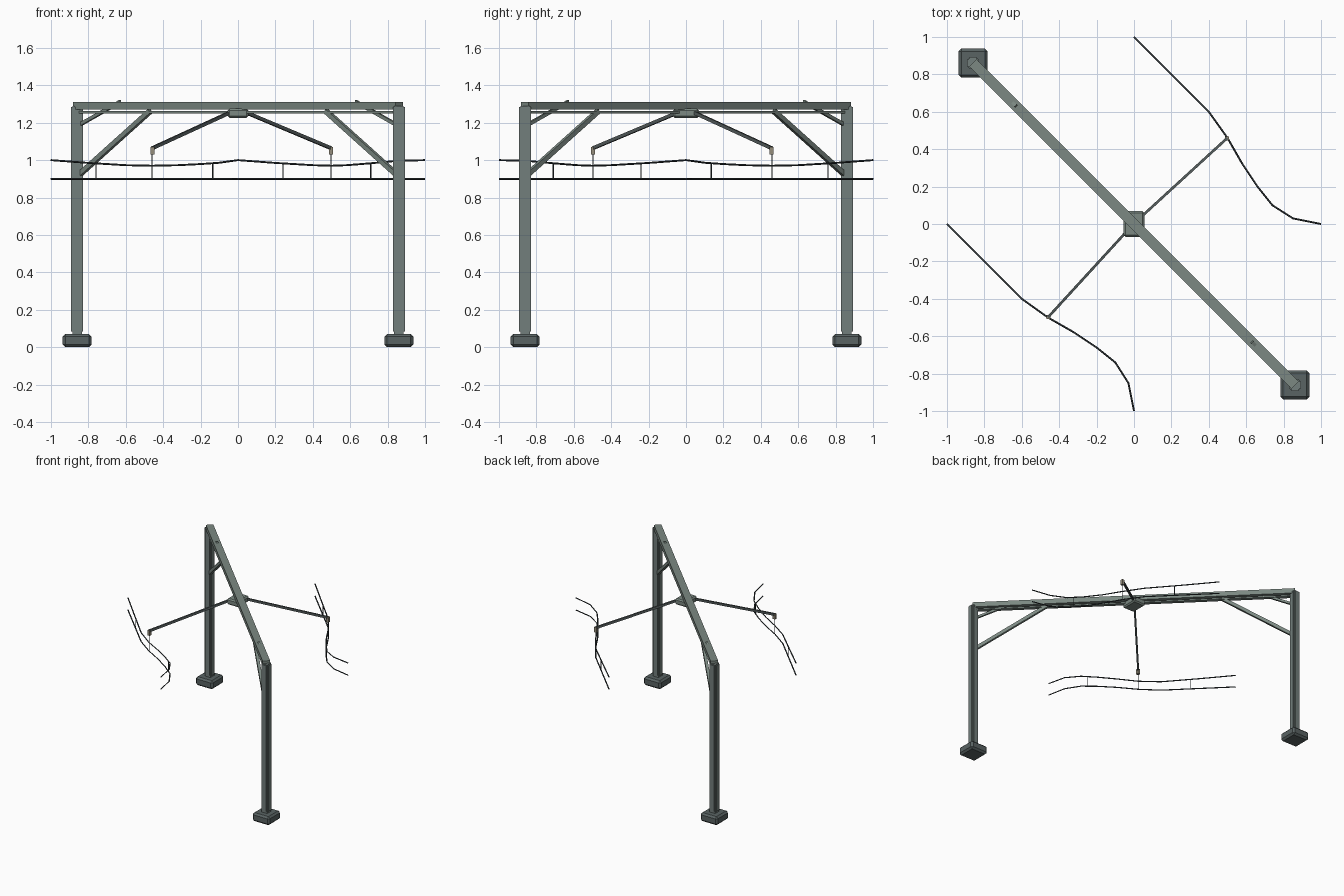
import bpy
from mathutils import Vector, Matrix

cube = bpy.data.objects.get("Cube")
if cube:
    bpy.data.objects.remove(cube)


def material(name, rgb):
    m = bpy.data.materials.new(name)
    m.use_nodes = True
    m.diffuse_color = (*rgb, 1)
    m.node_tree.nodes["Principled BSDF"].inputs["Base Color"].default_value = (*rgb, 1)
    return m


STEEL = material("grey green steel", (0.20, 0.25, 0.225))
POST = material("post steel", (0.17, 0.21, 0.20))
CONCRETE = material("dark footing", (0.10, 0.125, 0.125))
ARM = material("arm steel", (0.09, 0.11, 0.11))
WIRE = material("dark wire", (0.04, 0.052, 0.058))
TAN = material("tan insulator", (0.30, 0.27, 0.20))


def box(name, center, size, mat, bevel=0):
    bpy.ops.mesh.primitive_cube_add(size=1, location=center)
    ob = bpy.context.object
    ob.name = name
    ob.scale = size
    bpy.ops.object.transform_apply(location=False, rotation=False, scale=True)
    ob.data.materials.append(mat)
    if bevel:
        mod = ob.modifiers.new("chamfer", "BEVEL")
        mod.width, mod.segments = bevel, 1
    return ob


def strut(name, a, b, width, height, mat):
    """Rectangular bar from a to b, kept upright."""
    a, b = Vector(a), Vector(b)
    along = (b - a).normalized()
    side = Vector((0, 0, 1)).cross(along).normalized()
    up = along.cross(side)
    ob = box(name, (0, 0, 0), ((b - a).length, width, height), mat)
    rot = Matrix((along, side, up)).transposed().to_4x4()
    ob.matrix_world = Matrix.Translation((a + b) / 2) @ rot
    return ob


def cable(name, points, radius):
    curve = bpy.data.curves.new(name, "CURVE")
    curve.dimensions = "3D"
    curve.bevel_depth = radius
    curve.bevel_resolution = 0
    curve.use_fill_caps = True
    spline = curve.splines.new("POLY")
    spline.points.add(len(points) - 1)
    for p, co in zip(spline.points, points):
        p.co = (*co, 1)
    curve.materials.append(WIRE)
    ob = bpy.data.objects.new(name, curve)
    bpy.context.collection.objects.link(ob)


# Posts, footings and knee braces, one set at each end of the diagonal
for s, tag in ((-1, "right"), (1, "left")):
    def diag(t, z):
        return (s * t, -s * t, z)

    c = 0.86
    box(f"{tag}_footing", diag(c, 0.035), (0.155, 0.155, 0.07), CONCRETE, 0.014)
    box(f"{tag}_post_core", diag(c, 0.675), (0.05, 0.05, 1.23), POST)
    box(f"{tag}_post_plates_x", diag(c, 0.685), (0.064, 0.038, 1.20), POST)
    box(f"{tag}_post_plates_y", diag(c, 0.685), (0.038, 0.064, 1.20), POST)
    strut(f"{tag}_long_brace", diag(0.845, 0.925), diag(0.47, 1.262), 0.022, 0.026, STEEL)
    strut(f"{tag}_short_brace", diag(0.845, 1.19), diag(0.63, 1.312), 0.016, 0.018, STEEL)

# Diagonal crossbeam with a thin rail beneath
e = 0.862
strut("crossbeam", (-e, e, 1.29), (e, -e, 1.29), 0.056, 0.04, STEEL)
strut("lower_rail", (-0.85, 0.85, 1.256), (0.85, -0.85, 1.256), 0.03, 0.011, STEEL)
box("center_bracket", (0, 0, 1.25), (0.11, 0.138, 0.05), STEEL, 0.01)

# Wire route, and height of the sagging upper wire along it
ROUTE = [(0, 1, 1), (0.2, 0.8, 0.985), (0.4, 0.6, 0.973), (0.5, 0.46, 0.97),
         (0.58, 0.32, 0.973), (0.66, 0.2, 0.979), (0.74, 0.1, 0.986),
         (0.85, 0.03, 0.996), (1, 0, 1)]
DROPPERS = [(0.24, 0.76, 0.983), (0.497, 0.46, 1.04), (0.71, 0.135, 0.984)]
LOW = 0.9

# Two sets of arm and wires, mirrored across the beam
for tag, flip in (("back", False), ("front", True)):
    def place(p):
        x, y, z = p
        return (-y, -x, z) if flip else (x, y, z)

    strut(f"{tag}_arm", place((0.035, 0.035, 1.258)), place((0.497, 0.458, 1.064)),
          0.014, 0.018, ARM)
    box(f"{tag}_insulator", place((0.497, 0.458, 1.05)), (0.022, 0.022, 0.042), TAN)
    cable(f"{tag}_upper_wire", [place(p) for p in ROUTE], 0.005)
    cable(f"{tag}_lower_wire", [place((x, y, LOW)) for x, y, z in ROUTE], 0.005)
    for i, (x, y, z) in enumerate(DROPPERS):
        cable(f"{tag}_dropper_{i + 1}", [place((x, y, z)), place((x, y, LOW))], 0.003)
